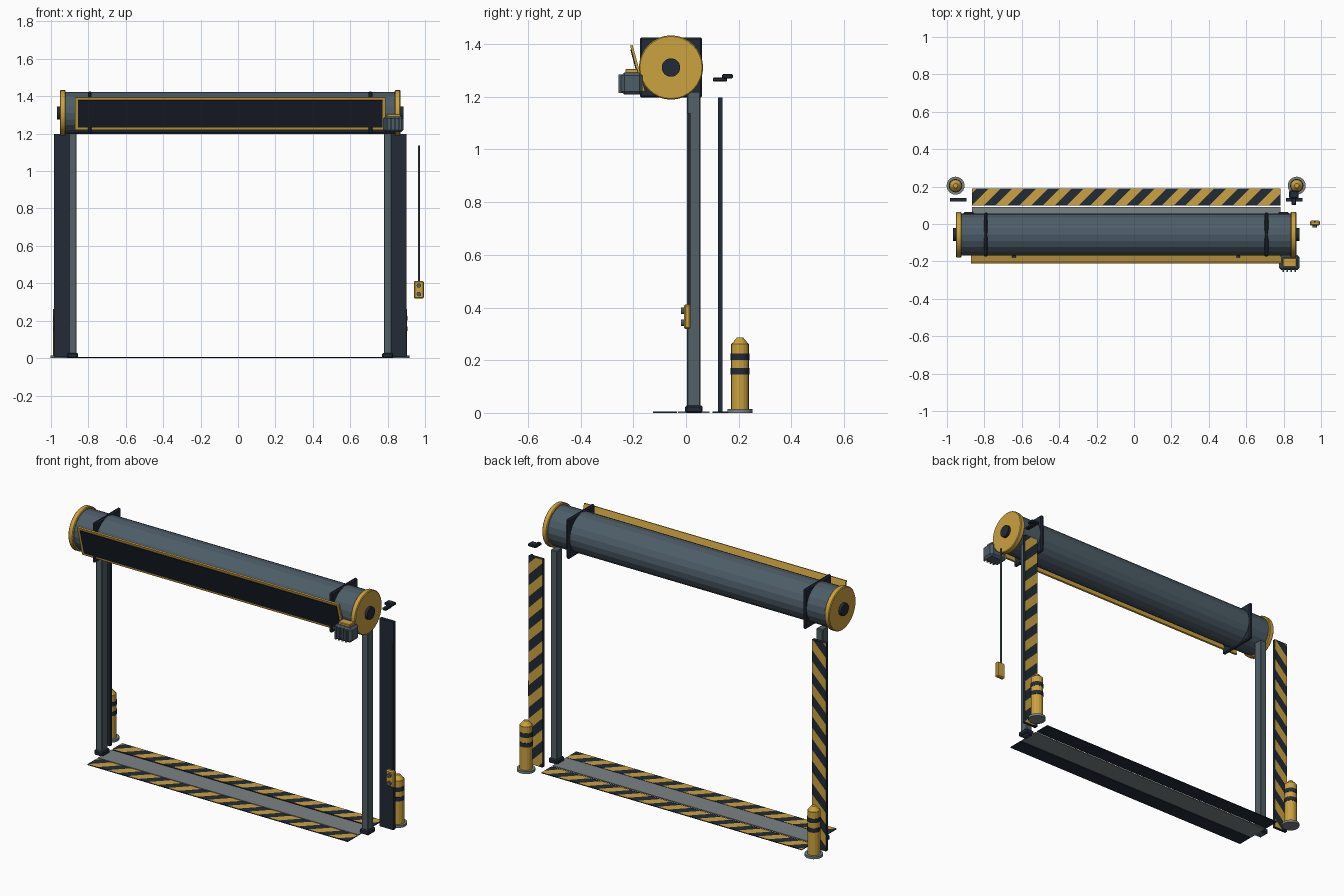
import bpy, bmesh, math
from mathutils import Vector, Matrix

if "Cube" in bpy.data.objects:
    bpy.data.objects.remove(bpy.data.objects["Cube"], do_unlink=True)


def material(name, rgb):
    m = bpy.data.materials.new(name)
    m.use_nodes = True
    m.diffuse_color = (*rgb, 1)
    m.node_tree.nodes["Principled BSDF"].inputs["Base Color"].default_value = (*rgb, 1)
    return m


YELLOW = material("safety yellow", (0.60, 0.36, 0.05))
NAVY = material("dark navy", (0.016, 0.024, 0.038))
BLACK = material("panel black", (0.009, 0.013, 0.02))
STEEL = material("blue steel", (0.075, 0.11, 0.14))
POST = material("post grey", (0.085, 0.12, 0.135))
PLATE = material("plate grey", (0.2, 0.23, 0.235))

MID = -0.042       # middle of the doorway in x
DRUM_Y, DRUM_Z = -0.057, 1.311


def finish(name, bm, *mats, smooth=False):
    bmesh.ops.recalc_face_normals(bm, faces=bm.faces)
    mesh = bpy.data.meshes.new(name)
    bm.to_mesh(mesh)
    bm.free()
    for m in mats:
        mesh.materials.append(m)
    ob = bpy.data.objects.new(name, mesh)
    bpy.context.collection.objects.link(ob)
    if smooth:
        bpy.ops.object.select_all(action='DESELECT')
        ob.select_set(True)
        bpy.context.view_layer.objects.active = ob
        bpy.ops.object.shade_smooth_by_angle(angle=math.radians(30))
    return ob


def box_mesh(x, y, z):
    """Box from (low, high) ranges."""
    bm = bmesh.new()
    bmesh.ops.create_cube(bm, size=1)
    for v in bm.verts:
        v.co = Vector([(a + b) / 2 + c * (b - a) for (a, b), c in zip((x, y, z), v.co)])
    return bm


def box(name, x, y, z, mat, bevel=0):
    bm = box_mesh(x, y, z)
    if bevel:
        bmesh.ops.bevel(bm, geom=bm.edges[:], offset=bevel, segments=1, affect='EDGES')
    return finish(name, bm, mat)


def rod(name, centre, axis, radius, length, mat, sides=24, top=None, bevel=0):
    """Cylinder or cone frustum along an axis."""
    bm = bmesh.new()
    bmesh.ops.create_cone(bm, cap_ends=True, segments=sides, radius1=radius,
                          radius2=radius if top is None else top, depth=length)
    if bevel:
        rims = [e for e in bm.edges if abs(e.verts[0].co.z - e.verts[1].co.z) < 1e-5]
        bmesh.ops.bevel(bm, geom=rims, offset=bevel, segments=1, affect='EDGES')
    turn = Vector((0, 0, 1)).rotation_difference(Vector(axis)).to_matrix().to_4x4()
    bm.transform(Matrix.Translation(centre) @ turn)
    return finish(name, bm, mat, smooth=sides > 20)


def striped(name, x, y, z, slant, facing, pitch=0.127, shift=0.0):
    """Thin dark plate with diagonal stripes cut into the facing side."""
    bm = box_mesh(x, y, z)
    corner = Vector((x[0], y[0], z[0]))
    n = Vector(slant).normalized()
    step = pitch / 2 / math.sqrt(2)
    for i in range(-40, 41):
        bmesh.ops.bisect_plane(bm, geom=bm.verts[:] + bm.edges[:] + bm.faces[:],
                               plane_co=corner + n * (i * step + shift), plane_no=n)
    bmesh.ops.recalc_face_normals(bm, faces=bm.faces)
    for f in bm.faces:
        band = math.floor(((f.calc_center_median() - corner).dot(n) - shift) / step)
        f.material_index = int(band % 2 == 0 and f.normal.dot(Vector(facing)) > 0.9)
    return finish(name, bm, NAVY, YELLOW)


# Roller drum, end caps and hubs
rod("drum", (MID, DRUM_Y, DRUM_Z), (1, 0, 0), 0.112, 1.78, STEEL, sides=20)
for side, label in ((1, "left"), (-1, "right")):
    rod(label + "_end_cap", (MID + side * 0.895, DRUM_Y, DRUM_Z), (1, 0, 0),
        0.122, 0.03, YELLOW, sides=32, bevel=0.004)
    rod(label + "_hub", (MID + side * 0.915, DRUM_Y, DRUM_Z), (1, 0, 0), 0.035, 0.022, NAVY)

    # Square drum bracket with clipped corners
    bx = MID + side * 0.75
    box(label + "_drum_bracket", (bx - 0.01, bx + 0.01), (DRUM_Y - 0.118, DRUM_Y + 0.118),
        (DRUM_Z - 0.114, DRUM_Z + 0.114), NAVY, bevel=0.006)

    # Post with foot
    px = MID + side * 0.842
    box(label + "_post", (px - 0.02, px + 0.02), (0.004, 0.055), (0, 1.22), POST, bevel=0.003)
    box(label + "_post_foot", (px - 0.029, px + 0.029), (-0.003, 0.063), (0, 0.028), NAVY, bevel=0.006)

    # Guard board, striped on the back
    gx = MID + side * 0.898
    striped(label + "_guard_board", (gx - 0.044, gx + 0.044), (0.121, 0.139), (0.005, 1.197),
            (side, 0, 1), (0, 1, 0), shift=0.02)

    # Bollard
    cx, cy = MID + side * 0.912, 0.205
    rod(label + "_bollard_base", (cx, cy, 0.007), (0, 0, 1), 0.048, 0.014, PLATE)
    rod(label + "_bollard", (cx, cy, 0.137), (0, 0, 1), 0.034, 0.25, YELLOW, sides=16)
    rod(label + "_bollard_cap", (cx, cy, 0.274), (0, 0, 1), 0.032, 0.024, YELLOW, sides=16, top=0.012)
    for z in (0.158, 0.213):
        rod(label + "_bollard_band", (cx, cy, z), (0, 0, 1), 0.036, 0.024, NAVY, sides=16)

    # Stay behind the front panel
    sx = MID + side * 0.6
    box(label + "_panel_stay", (sx - 0.01, sx + 0.01), (-0.18, -0.15), (1.29, 1.31), NAVY)

# Tilted front panel with frame
HALF = 0.83
tilt = Matrix.Translation((MID, -0.184, 1.308)) @ Matrix.Rotation(math.radians(15), 4, 'X')
for name, w, h, y, mat in (("panel_frame", HALF, 0.09, (-0.005, 0.005), YELLOW),
                           ("panel_face", HALF - 0.016, 0.075, (-0.008, -0.004), BLACK)):
    panel = box(name, (-w, w), y, (-h, h), mat)
    panel.data.transform(tilt)

# Drive motor with fins
box("motor", (0.775, 0.885), (-0.246, -0.165), (1.208, 1.292), STEEL, bevel=0.012)
box("motor_cover", (0.795, 0.868), (-0.23, -0.182), (1.29, 1.306), YELLOW, bevel=0.003)
for i in range(4):
    fx = 0.797 + i * 0.022
    box("motor_fin", (fx - 0.004, fx + 0.004), (-0.257, -0.24), (1.215, 1.285), STEEL)

# Sensor above the left guard board
box("sensor_head", (0.83, 0.88), (0.137, 0.178), (1.27, 1.286), NAVY, bevel=0.004)
box("sensor_arm", (0.843, 0.867), (0.102, 0.155), (1.258, 1.273), NAVY, bevel=0.003)

# Hanging control pendant
rod("pendant_cable", (0.967, 0.012, 0.77), (0, 0, 1), 0.005, 0.735, POST, sides=8)
box("pendant_box", (0.94, 0.994), (-0.008, 0.018), (0.318, 0.412), YELLOW, bevel=0.006)
for z in (0.388, 0.342):
    rod("pendant_button", (0.967, -0.012, z), (0, 1, 0), 0.012, 0.014, POST, sides=12)

# Floor threshold and hazard strips
FLOOR_X = (MID - 0.825, MID + 0.825)
box("threshold", FLOOR_X, (-0.03, 0.09), (0, 0.006), PLATE)
striped("back_floor_strip", FLOOR_X, (0.1, 0.19), (0, 0.005), (1, -1, 0), (0, 0, 1))
striped("front_floor_strip", FLOOR_X, (-0.125, -0.035), (0, 0.005), (1, -1, 0), (0, 0, 1))
